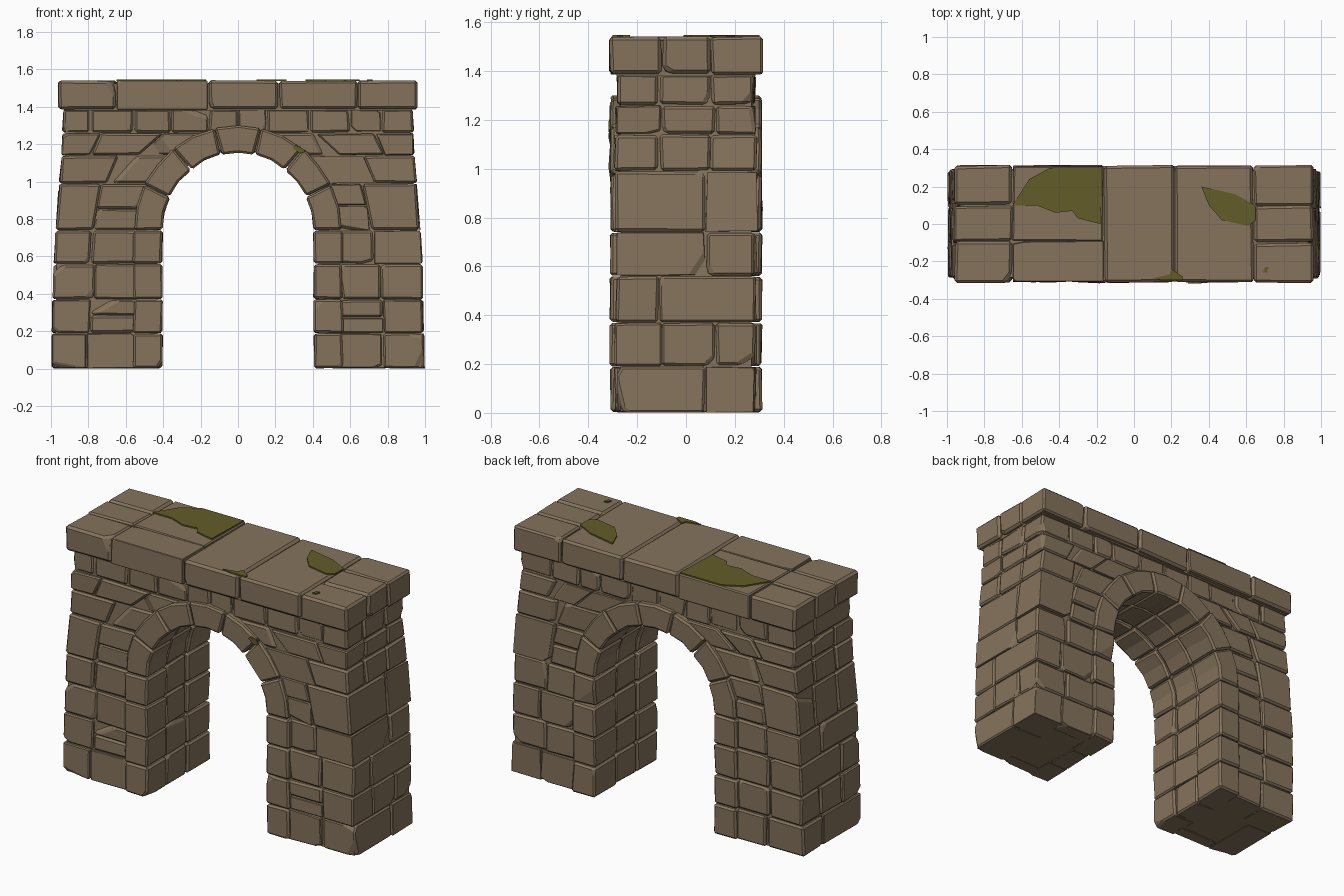
import bpy, bmesh, math, random
from mathutils import Vector

if "Cube" in bpy.data.objects:
    bpy.data.objects.remove(bpy.data.objects["Cube"])

random.seed(7)
R = random.uniform


def material(name, rgb):
    m = bpy.data.materials.new(name)
    m.diffuse_color = (*rgb, 1)
    m.use_nodes = True
    m.node_tree.nodes["Principled BSDF"].inputs["Base Color"].default_value = m.diffuse_color
    return m


STONE = material("brown stone", (0.235, 0.172, 0.107))
MOSS = material("moss green", (0.125, 0.108, 0.022))


def finish(bm, name, mat):
    bmesh.ops.recalc_face_normals(bm, faces=bm.faces)
    me = bpy.data.meshes.new(name)
    bm.to_mesh(me)
    bm.free()
    me.materials.append(mat)
    ob = bpy.data.objects.new(name, me)
    bpy.context.collection.objects.link(ob)
    return ob


def prism(bm, pts, y0, y1):
    """Extrude an x-z outline between two depths."""
    a = [bm.verts.new((x, y0, z)) for x, z in pts]
    b = [bm.verts.new((x, y1, z)) for x, z in pts]
    n = len(pts)
    bm.faces.new(a)
    bm.faces.new(b[::-1])
    for i in range(n):
        bm.faces.new((a[i], b[i], b[(i + 1) % n], a[(i + 1) % n]))


def stone(target, pts, y0, y1, chips=1, jitter=0.005, bevel=0.011):
    """One worn block: slightly uneven prism with broken corners and soft edges."""
    bm = bmesh.new()
    prism(bm, pts, y0, y1)
    bmesh.ops.recalc_face_normals(bm, faces=bm.faces)
    c = sum((v.co for v in bm.verts), Vector()) / len(bm.verts)
    for v in bm.verts:
        d = v.co - c
        for k in range(3):
            s = math.copysign(min(abs(d[k]), 0.003), d[k])
            v.co[k] += -s + R(-jitter, jitter) * (0.5 if k == 2 else 1)
    # chipped corners and edges
    for _ in range(chips):
        if R(0, 1) < 0.6:
            v = random.choice(bm.verts[:]) if bm.verts.ensure_lookup_table() is None else None
            d = v.co - c
            no = Vector([math.copysign(R(0.1, 1), d[k]) for k in range(3)]).normalized()
            bmesh.ops.bisect_plane(bm, geom=bm.verts[:] + bm.edges[:] + bm.faces[:],
                                   plane_co=v.co - no * R(0.008, 0.022),
                                   plane_no=no, clear_outer=True)
            bmesh.ops.holes_fill(bm, edges=[e for e in bm.edges if e.is_boundary])
    bmesh.ops.recalc_face_normals(bm, faces=bm.faces)
    sharp = [e for e in bm.edges if len(e.link_faces) == 2 and e.calc_face_angle(0) > 0.6]
    bmesh.ops.bevel(bm, geom=sharp, offset=bevel, segments=1, affect='EDGES', clamp_overlap=True)
    for v in bm.verts:
        v.co.z = max(v.co.z, 0)
    me = bpy.data.meshes.new("temp")
    bm.to_mesh(me)
    bm.free()
    target.from_mesh(me)
    bpy.data.meshes.remove(me)


# ---- shared outlines ----
SPRING, TOP = 0.74, 1.39
SIDE = [(0, 0.998), (0.55, 0.988), (0.95, 0.962), (1.1, 0.945), (TOP, 0.937)]
ROWS = [0, 0.19, 0.37, 0.56, SPRING, 0.99, 1.14, 1.26, TOP]


def outer_x(z):
    for (z0, x0), (z1, x1) in zip(SIDE, SIDE[1:]):
        if z <= z1:
            return x0 + (x1 - x0) * (z - z0) / (z1 - z0)
    return SIDE[-1][1]


def ring_x(z):
    if z <= SPRING:
        return 0.535
    return 0.555 * math.sqrt(max(0, 1 - ((z - SPRING) / 0.56) ** 2)) - 0.025


def arc(a, b, t):
    return (a * math.cos(t), SPRING + b * math.sin(t))


# ---- core that closes the joints ----
bm = bmesh.new()
ARC = [arc(0.43, 0.44, math.pi * i / 14) for i in range(15)]
right = [(outer_x(z) - 0.018, max(z, 0.006)) for z, _ in SIDE]
prism(bm, [(0.43, 0.006)] + right + [(-x, z) for x, z in right[::-1]] + [(-0.43, 0.006)] + ARC[::-1],
      -0.268, 0.268)
core = finish(bm, "wall_core", STONE)

# ---- coursed wall stones ----
bm = bmesh.new()
for side in (-1, 1):
    for r, (z0, z1) in enumerate(zip(ROWS, ROWS[1:])):
        top = z1 == TOP
        depth = 0.28 if top else 0.289

        def px(t, z):
            a = 0 if top else ring_x(z)
            return side * (a + (outer_x(z) - a) * t)

        def quad(t0, t1, za, zb):
            return [(px(t0, za), za), (px(t1, za), za), (px(t1, zb), zb), (px(t0, zb), zb)]

        ys = random.choice([(-0.11, 0.1), (-0.1, 0.12), (0.08, 0.08), (-0.11, -0.11)])
        for face, yin in ((-1, ys[0]), (1, ys[1])):
            wide = px(1, z0) * side - (0 if top else ring_x(z0))
            n = max(2, round(wide / 0.2))
            cuts = [0] + [(i + R(-0.22, 0.22)) / n for i in range(1, n)] + [1]
            for i in range(n):
                levels = [z0, z1]
                if z1 - z0 > 0.17 and (R(0, 1) < 0.3 or z1 - z0 > 0.2) and i < n - 1:
                    levels = [z0, (z0 + z1) / 2 + R(-0.02, 0.02), z1]
                for za, zb in zip(levels, levels[1:]):
                    y_out = face * (depth + R(-0.006, 0.006))
                    y0, y1 = sorted((y_out, yin if i == n - 1 else face * 0.2))
                    stone(bm, quad(cuts[i], cuts[i + 1], za, zb), y0, y1, chips=3)
        # middle stone on the end face
        if ys[1] - ys[0] > 0.05:
            stone(bm, quad(0 if r == 0 else 0.6, 1, z0, z1), *ys, chips=2)
finish(bm, "wall_stones", STONE)

# ---- arch ring: jambs and wedge stones, three bands deep ----
bm = bmesh.new()
for y0, y1, sink in ((-0.312, -0.11, 0), (-0.11, 0.09, 0.008), (0.09, 0.312, 0)):
    for side in (-1, 1):
        for z0, z1 in zip(ROWS[:4], ROWS[1:5]):
            i, o = 0.403 + sink, 0.565 - sink
            stone(bm, [(side * x, z) for x, z in ((i, z0), (o, z0), (o - .004, z1), (i, z1))],
                  y0, y1, chips=2)
    N = 7
    for k in range(N):
        t = [math.pi * (k + f) / N for f in (0, 0.5, 1)]
        stone(bm, [arc(0.403 + sink, 0.413 + sink, a) for a in t] +
              [arc(0.558 - sink, 0.562 - sink, a) for a in t[::-1]],
              y0, y1, chips=0, jitter=0.004)
finish(bm, "arch_ring", STONE)

# ---- capping slabs ----
bm = bmesh.new()
XS = [-0.96, -0.65, -0.16, 0.22, 0.64, 0.96]
SPLITS = [(-0.09, 0.1), (-0.09,), (), (), (-0.1, 0.1)]
for x0, x1, split in zip(XS, XS[1:], SPLITS):
    ys = [-0.315, *split, 0.315]
    for y0, y1 in zip(ys, ys[1:]):
        stone(bm, [(x0, 1.385), (x1, 1.385), (x1, 1.543), (x0, 1.543)], y0, y1, chips=2, bevel=0.014)
finish(bm, "cap_slabs", STONE)

bm = bmesh.new()
prism(bm, [(-0.93, 1.38), (0.93, 1.38), (0.93, 1.525), (-0.93, 1.525)], -0.285, 0.285)
finish(bm, "cap_core", STONE)

# ---- moss patches lying on the cap ----
PATCHES = [
    [(-0.65, 0.1), (-0.52, 0.1), (-0.42, 0.06), (-0.33, 0.07), (-0.3, 0.03), (-0.18, 0.0),
     (-0.17, 0.3), (-0.45, 0.3), (-0.56, 0.24)],
    [(0.36, 0.2), (0.4, 0.1), (0.47, 0.02), (0.61, -0.01), (0.65, 0.02), (0.65, 0.1), (0.54, 0.16)],
    [(0.1, -0.29), (0.15, -0.3), (0.26, -0.3), (0.26, -0.28), (0.2, -0.24), (0.19, -0.27)],
    [(0.69, -0.26), (0.71, -0.26), (0.72, -0.23), (0.7, -0.23)],
]
bm = bmesh.new()
for patch in PATCHES:
    lo = [bm.verts.new((x, y, 1.539)) for x, y in patch]
    hi = [bm.verts.new((x, y, 1.547)) for x, y in patch]
    bm.faces.new(hi)
    bm.faces.new(lo[::-1])
    for i in range(len(patch)):
        j = (i + 1) % len(patch)
        bm.faces.new((lo[i], lo[j], hi[j], hi[i]))
# small tuft on the front of the ring
prism(bm, [(0.29, 1.18), (0.33, 1.15), (0.36, 1.16), (0.35, 1.175), (0.31, 1.195)], -0.317, -0.309)
finish(bm, "moss_patches", MOSS)
